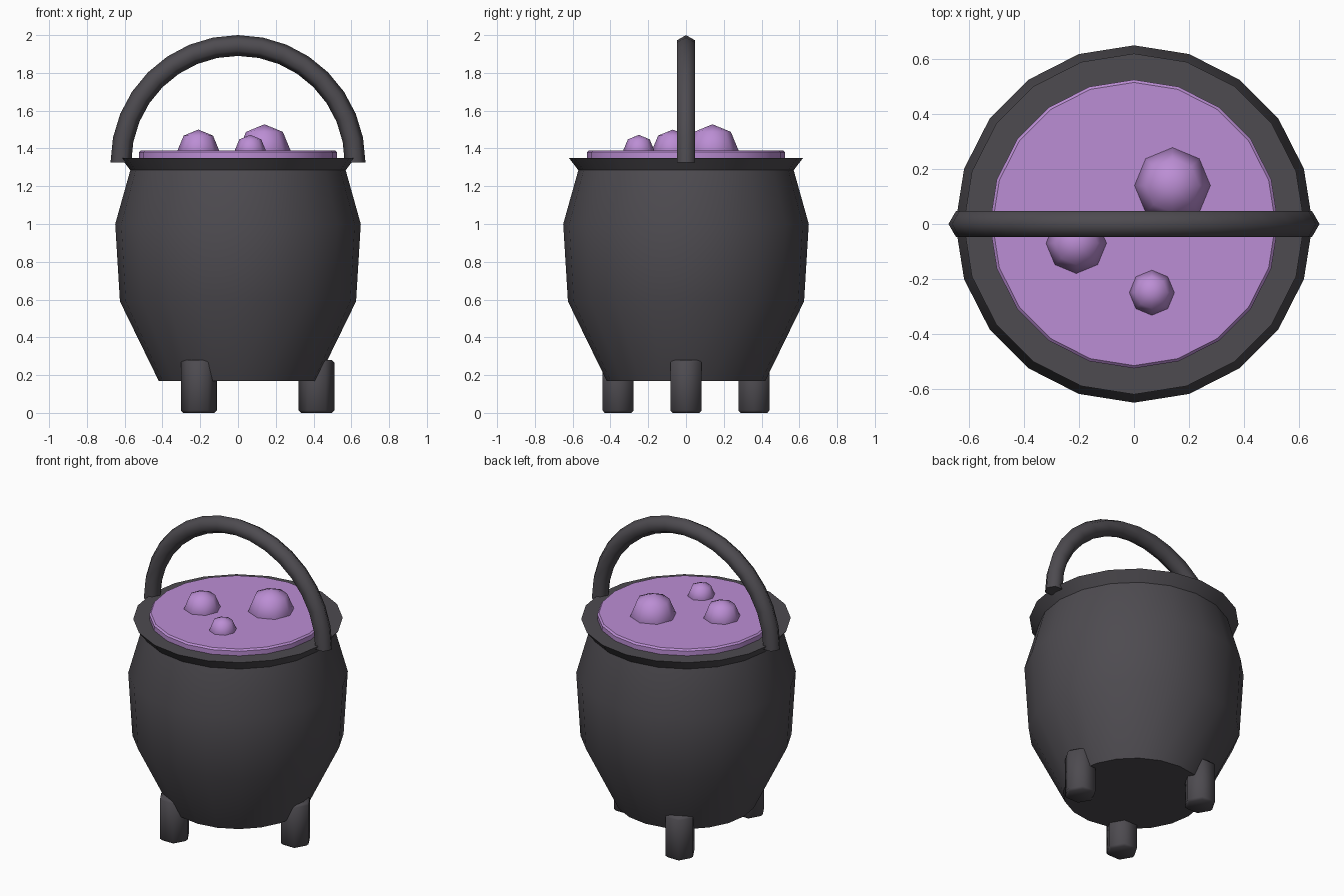
import bpy, bmesh, math
from math import sin, cos, pi, radians

if "Cube" in bpy.data.objects:
    bpy.data.objects.remove(bpy.data.objects["Cube"])


def material(name, rgb):
    m = bpy.data.materials.new(name)
    m.diffuse_color = (*rgb, 1)
    m.use_nodes = True
    m.node_tree.nodes["Principled BSDF"].inputs["Base Color"].default_value = m.diffuse_color
    return m


iron = material("dark iron", (0.075, 0.07, 0.08))
brew = material("purple brew", (0.50, 0.27, 0.66))


def finish(name, bm, mat, angle):
    bmesh.ops.recalc_face_normals(bm, faces=bm.faces)
    me = bpy.data.meshes.new(name)
    bm.to_mesh(me)
    bm.free()
    ob = bpy.data.objects.new(name, me)
    bpy.context.collection.objects.link(ob)
    me.materials.append(mat)
    bpy.ops.object.select_all(action='DESELECT')
    ob.select_set(True)
    bpy.context.view_layer.objects.active = ob
    bpy.ops.object.shade_smooth_by_angle(angle=radians(angle))
    return ob


def skin(bm, rings):
    """Bridge equal rings of points and cap both ends."""
    vs = [[bm.verts.new(p) for p in r] for r in rings]
    n = len(vs[0])
    for a, b in zip(vs, vs[1:]):
        for i in range(n):
            j = (i + 1) % n
            bm.faces.new((a[i], a[j], b[j], b[i]))
    bm.faces.new(vs[0])
    bm.faces.new(vs[-1])


def lathe(name, profile, sides, mat, angle, x=0, y=0):
    bm = bmesh.new()
    skin(bm, [[(x + r * cos(2 * pi * i / sides), y + r * sin(2 * pi * i / sides), z)
               for i in range(sides)] for r, z in profile])
    return finish(name, bm, mat, angle)


# Pot with flared rim
lathe("pot_body", [(0.42, 0.17), (0.625, 0.59), (0.65, 1.0), (0.57, 1.285), (0.62, 1.35)],
      20, iron, 35)

# Liquid surface with softened edge
lathe("liquid", [(0.525, 1.34), (0.525, 1.38), (0.515, 1.39)], 20, brew, 30)

# Three hexagonal feet
for k in range(3):
    a = 2 * pi * k / 3
    lathe(f"foot_{k + 1}", [(0.082, 0.0), (0.095, 0.013), (0.095, 0.267), (0.082, 0.28)],
          6, iron, 62, 0.415 * cos(a), 0.415 * sin(a))

# Arched carrying handle with hexagonal section
bm = bmesh.new()
rings = []
for s in range(17):
    t = pi * s / 16
    ring = []
    for i in range(6):
        r = 0.62 + 0.055 * cos(i * pi / 3)
        ring.append((r * cos(t), 0.055 * sin(i * pi / 3), 1.325 + r * sin(t)))
    rings.append(ring)
skin(bm, rings)
finish("handle", bm, iron, 62)

# Bubbles, half sunk into the liquid
for k, (x, y, r) in enumerate([(0.14, 0.14, 0.138), (-0.21, -0.07, 0.11), (0.065, -0.25, 0.082)]):
    bm = bmesh.new()
    bmesh.ops.create_uvsphere(bm, u_segments=8, v_segments=4, radius=r)
    bmesh.ops.translate(bm, verts=bm.verts, vec=(x, y, 1.39))
    finish(f"bubble_{k + 1}", bm, brew, 60)
